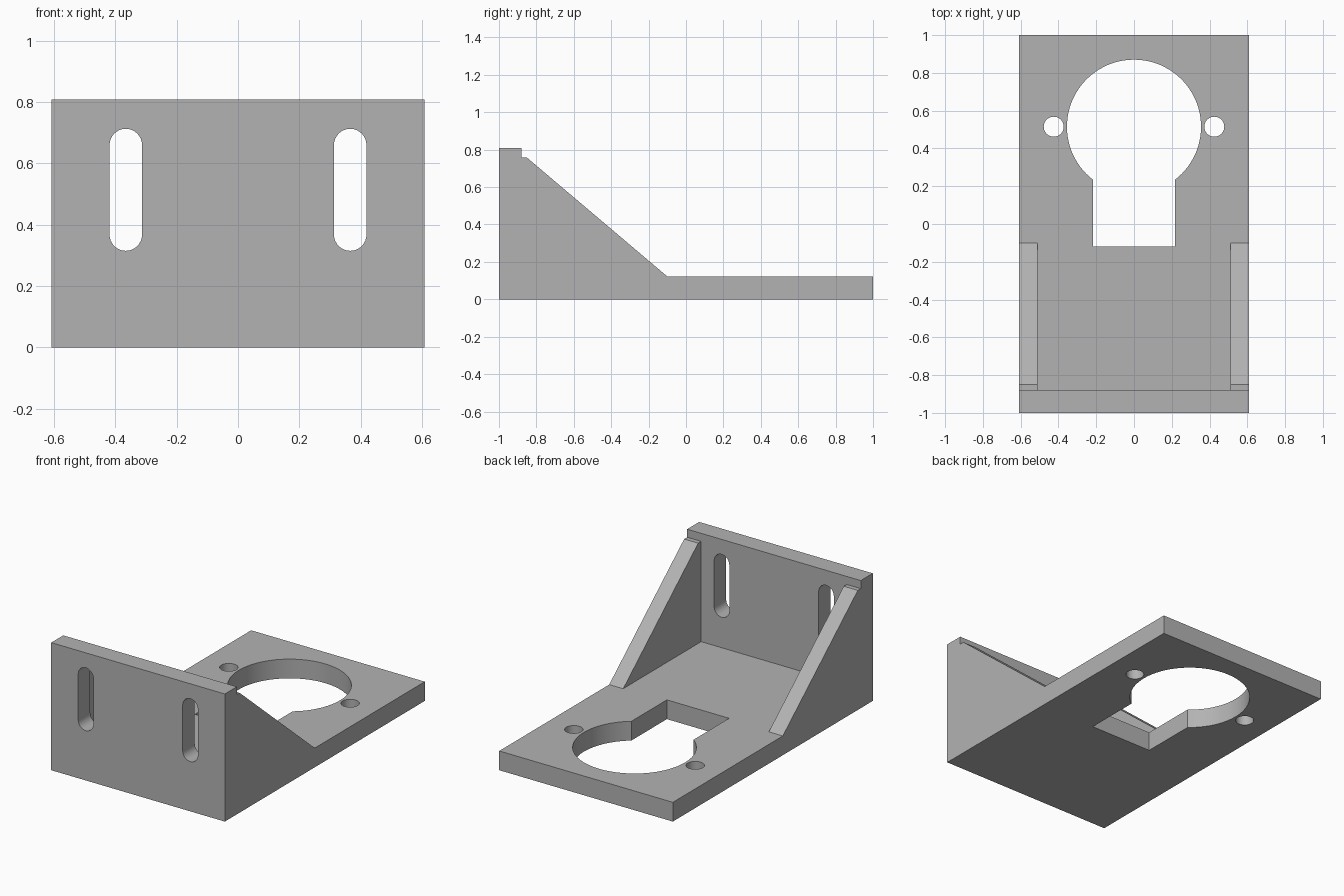
import bpy
import bmesh
from math import acos, cos, pi, radians, sin
from mathutils import Vector

if "Cube" in bpy.data.objects:
    bpy.data.objects.remove(bpy.data.objects["Cube"], do_unlink=True)

# Overall sizes
HALF_W = 0.608
BASE_T = 0.122
WALL_BACK = -0.88
WALL_TOP = 0.808
GUSSET_IN = 0.51

grey = bpy.data.materials.new("plain_grey")
grey.use_nodes = True
grey.diffuse_color = (0.45, 0.45, 0.45, 1)
grey.node_tree.nodes["Principled BSDF"].inputs["Base Color"].default_value = grey.diffuse_color


def prism(name, profile, axis, start, end):
    """Extrude a 2D profile along x, y or z; the profile uses the other two axes in order."""
    bm = bmesh.new()
    points = []
    for a, b in profile:
        p = [a, b]
        p.insert("xyz".index(axis), start)
        points.append(bm.verts.new(p))
    face = bm.faces.new(points)
    grown = bmesh.ops.extrude_face_region(bm, geom=[face])["geom"]
    shift = Vector([end - start if c == axis else 0 for c in "xyz"])
    bmesh.ops.translate(bm, vec=shift, verts=[v for v in grown if isinstance(v, bmesh.types.BMVert)])
    bmesh.ops.recalc_face_normals(bm, faces=bm.faces)
    mesh = bpy.data.meshes.new(name)
    bm.to_mesh(mesh)
    bm.free()
    mesh.materials.append(grey)
    obj = bpy.data.objects.new(name, mesh)
    bpy.context.collection.objects.link(obj)
    return obj


def arc(cx, cy, r, a0, a1, steps):
    angles = [a0 + (a1 - a0) * i / steps for i in range(steps + 1)]
    return [(cx + r * cos(a), cy + r * sin(a)) for a in angles]


def combine(body, tool, operation):
    """Apply a boolean and discard the tool object."""
    tool.hide_render = True
    mod = body.modifiers.new(tool.name, "BOOLEAN")
    mod.operation = operation
    mod.solver = "EXACT"
    mod.object = tool
    bpy.context.view_layer.objects.active = body
    bpy.ops.object.modifier_apply(modifier=mod.name)
    bpy.data.objects.remove(tool, do_unlink=True)


# L-shaped body: base plate and upright mounting wall
body = prism("mounting_bracket", [
    (-1, 0), (1, 0), (1, BASE_T), (WALL_BACK, BASE_T),
    (WALL_BACK, WALL_TOP), (-1, WALL_TOP)], "x", -HALF_W, HALF_W)

# Sloped side gussets
gusset = [(WALL_BACK, BASE_T), (-0.1, BASE_T), (-0.85, 0.757), (WALL_BACK, 0.757)]
for side, sign in (("left", 1), ("right", -1)):
    combine(body, prism(side + "_gusset", gusset, "x", sign * GUSSET_IN, sign * HALF_W), "UNION")

# Keyhole opening in the base
hole_y, hole_r, neck = 0.515, 0.355, 0.218
a = acos(neck / hole_r)
keyhole = arc(0, hole_y, hole_r, -a, pi + a, 72) + [(-neck, -0.12), (neck, -0.12)]
combine(body, prism("keyhole_cutter", keyhole, "z", -0.1, 0.3), "DIFFERENCE")

for sign in (-1, 1):
    # Screw hole beside the opening
    screw = arc(sign * 0.425, hole_y, 0.053, 0, 2 * pi, 32)[:-1]
    combine(body, prism("screw_cutter", screw, "z", -0.1, 0.3), "DIFFERENCE")
    # Upright adjustment slot in the wall
    x, r = sign * 0.366, 0.053
    slot = arc(x, 0.66, r, 0, pi, 16) + arc(x, 0.368, r, pi, 2 * pi, 16)
    combine(body, prism("slot_cutter", slot, "y", -1.1, -0.8), "DIFFERENCE")

# Smooth the round walls, keep corners crisp
bpy.ops.object.select_all(action="DESELECT")
body.select_set(True)
bpy.context.view_layer.objects.active = body
bpy.ops.object.shade_smooth_by_angle(angle=radians(30))
